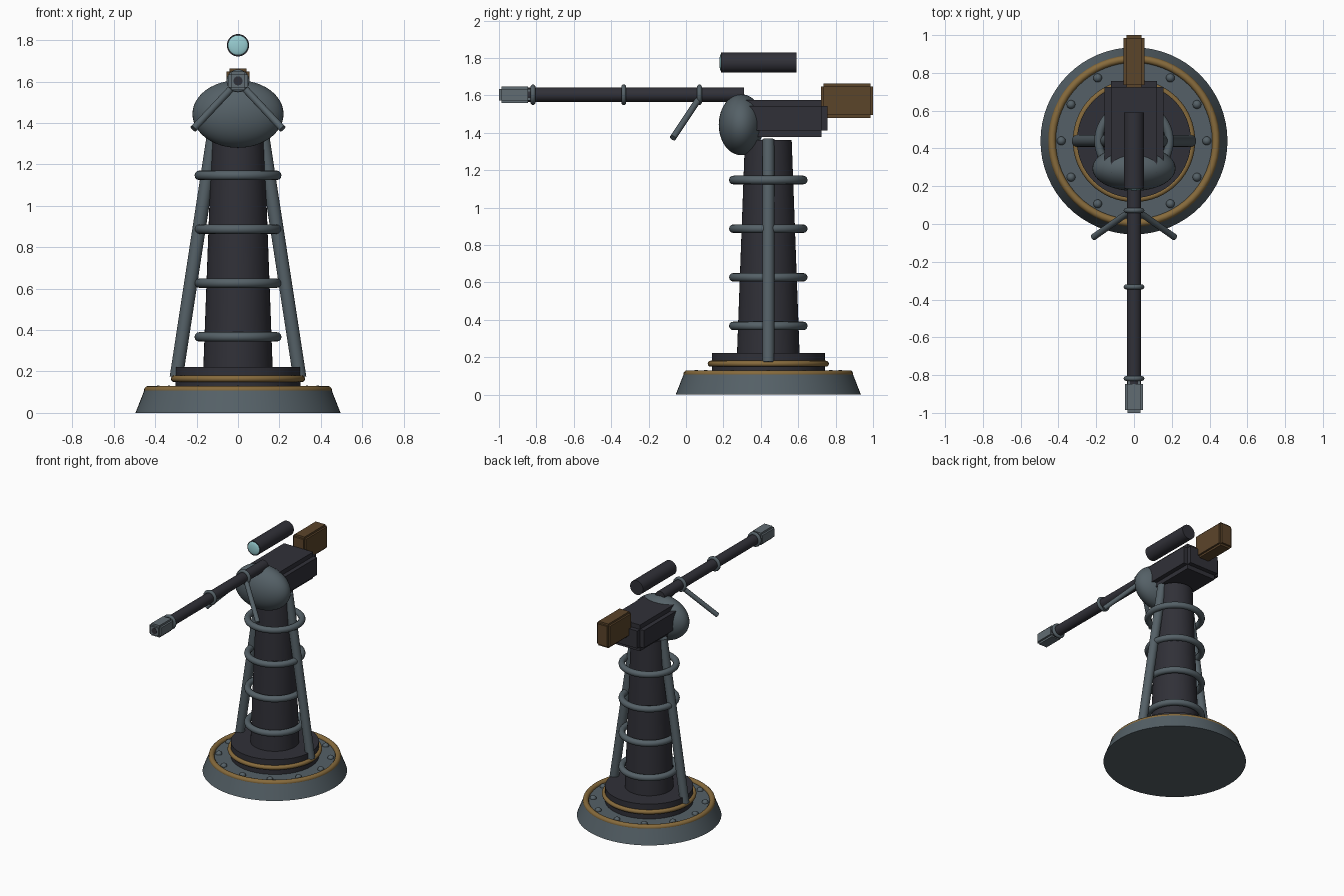
import bpy, math
from mathutils import Vector

if "Cube" in bpy.data.objects:
    bpy.data.objects.remove(bpy.data.objects["Cube"])

CY = 0.44       # axis of the pedestal
BZ = 1.603      # height of the barrel


def material(name, rgb):
    m = bpy.data.materials.new(name)
    m.use_nodes = True
    m.diffuse_color = (*rgb, 1)
    m.node_tree.nodes["Principled BSDF"].inputs["Base Color"].default_value = (*rgb, 1)
    return m


STEEL = material("blue grey steel", (0.09, 0.118, 0.135))
LIGHT = material("light steel", (0.12, 0.15, 0.17))
DARK = material("dark gunmetal", (0.03, 0.03, 0.039))
BRASS = material("aged brass", (0.24, 0.145, 0.045))
WOOD = material("brown wood", (0.105, 0.058, 0.023))
GLASS = material("pale cyan glass", (0.32, 0.62, 0.65))


def finish(name, mat, smooth=True):
    ob = bpy.context.object
    ob.name = name
    ob.data.materials.clear()
    ob.data.materials.append(mat)
    if smooth:
        bpy.ops.object.shade_smooth_by_angle(angle=math.radians(35))
    return ob


def rod(name, mat, a, b, r1, r2=None, sides=32):
    """Cylinder or cone from point a to point b."""
    a, b = Vector(a), Vector(b)
    d = b - a
    bpy.ops.mesh.primitive_cone_add(
        vertices=sides, radius1=r1, radius2=r1 if r2 is None else r2, depth=d.length,
        location=(a + b) / 2, rotation=d.to_track_quat('Z', 'Y').to_euler())
    return finish(name, mat)


def ring(name, mat, loc, major, minor, rot=(0, 0, 0)):
    bpy.ops.mesh.primitive_torus_add(
        major_segments=64, minor_segments=12, major_radius=major,
        minor_radius=minor, location=loc, rotation=rot)
    return finish(name, mat)


def ball(name, mat, loc, scale, seg=32):
    bpy.ops.mesh.primitive_uv_sphere_add(segments=seg, ring_count=seg // 2, location=loc)
    bpy.context.object.scale = scale
    bpy.ops.object.transform_apply(location=False, rotation=False)
    return finish(name, mat)


def notched_box(name, mat, lo, hi, notch):
    """Block with stepped edges: three boxes, each full length along one axis."""
    lo, hi = Vector(lo), Vector(hi)
    for axis, label in enumerate(("width", "length", "height")):
        size = hi - lo - Vector((2 * notch,) * 3)
        size[axis] += 2 * notch
        bpy.ops.mesh.primitive_cube_add(size=1, location=(lo + hi) / 2)
        bpy.context.object.scale = size
        bpy.ops.object.transform_apply(location=False, rotation=False)
        finish(f"{name}_{label}", mat, smooth=False)


# Round base with brass trims and bolts
rod("base", STEEL, (0, CY, 0), (0, CY, 0.11), 0.495, 0.452, 64)
ring("outer_trim", BRASS, (0, CY, 0.11), 0.434, 0.02)
rod("turntable", DARK, (0, CY, 0.1), (0, CY, 0.222), 0.302, sides=64)
ring("inner_trim", BRASS, (0, CY, 0.165), 0.308, 0.016)
for i in range(12):
    t = math.tau * i / 12
    ball(f"bolt_{i + 1}", STEEL,
         (0.385 * math.cos(t), CY + 0.385 * math.sin(t), 0.11), (0.023, 0.023, 0.022), 16)

# Tapered column, hoops and side struts
rod("column", DARK, (0, CY, 0.2), (0, CY, 1.362), 0.168, 0.125, 48)
for i in range(4):
    ring(f"hoop_{i + 1}", STEEL, (0, CY, 0.367 + 0.26 * i), 0.187, 0.023)
for side, s in (("left", 1), ("right", -1)):
    rod(f"{side}_strut", STEEL, (s * 0.298, CY, 0.172), (s * 0.115, CY, 1.365), 0.032)
    rod(f"{side}_bipod_leg", STEEL, (s * 0.01, 0.075, 1.59), (s * 0.215, -0.07, 1.372), 0.017)

# Swivel housing and receiver
ball("swivel_housing", STEEL, (0, 0.295, 1.443), (0.22, 0.12, 0.163), 48)
notched_box("receiver", DARK, (-0.155, 0.24, 1.378), (0.155, 0.757, 1.576), 0.033)
notched_box("stock", WOOD, (-0.055, 0.722, 1.48), (0.055, 1.0, 1.662), 0.014)

# Barrel, bands and muzzle
rod("barrel", DARK, (0, 0.31, BZ), (0, -0.85, BZ), 0.038)
for i, y in enumerate((-0.818, -0.333, 0.072)):
    ring(f"barrel_band_{i + 1}", STEEL, (0, y, BZ), 0.042, 0.013, (math.pi / 2, 0, 0))
notched_box("muzzle", LIGHT, (-0.048, -1.0, BZ - 0.045), (0.048, -0.832, BZ + 0.045), 0.014)
rod("bore", DARK, (0, -0.99, BZ), (0, -1.001, BZ), 0.022)

# Sight tube with domed lens
rod("sight_tube", DARK, (0, 0.188, 1.775), (0, 0.59, 1.775), 0.054)
ball("sight_lens", GLASS, (0, 0.19, 1.775), (0.049, 0.012, 0.049))
